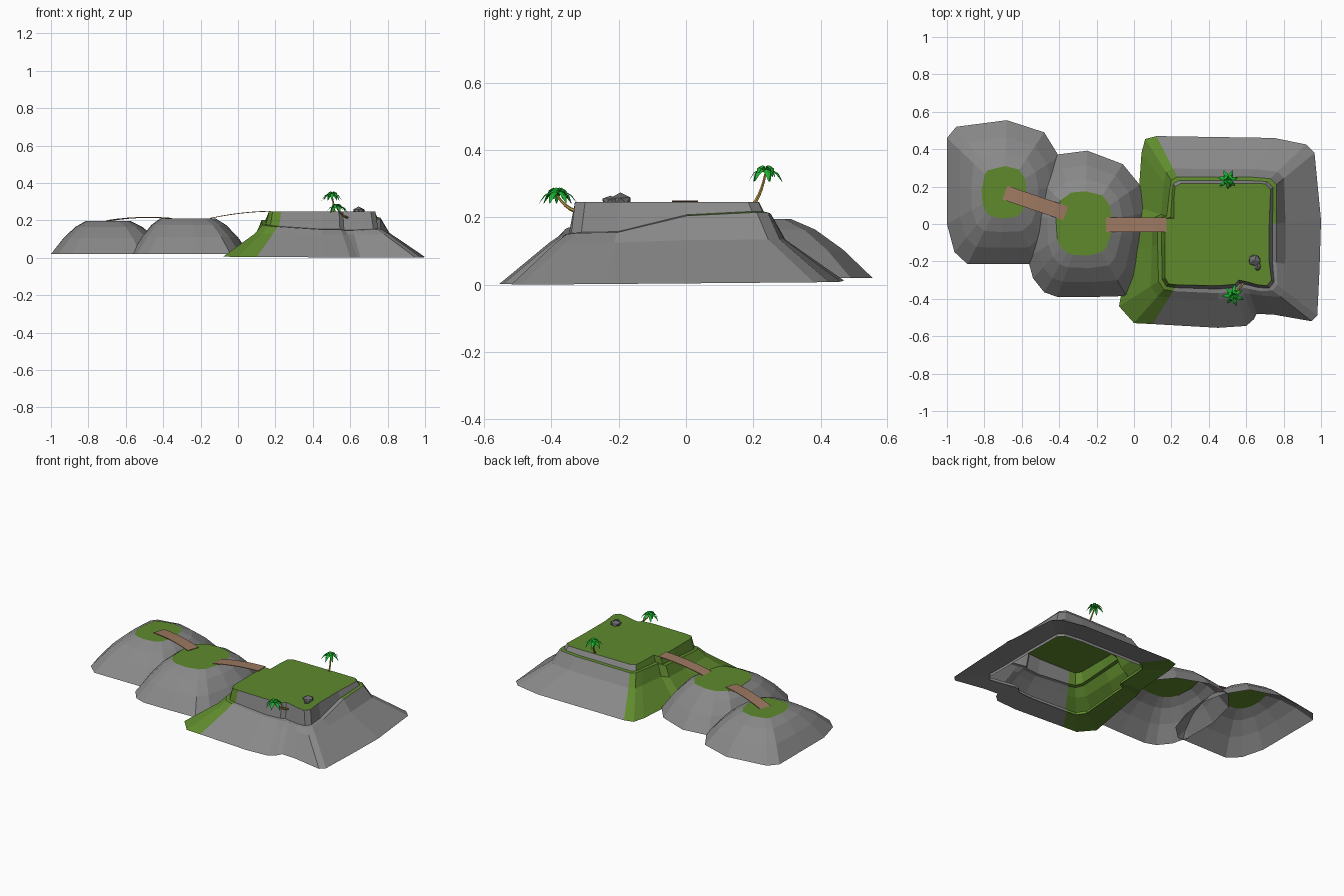
import bpy, math, random
from mathutils import Vector

if "Cube" in bpy.data.objects:
    bpy.data.objects.remove(bpy.data.objects["Cube"])

random.seed(3)


def mat(name, col):
    m = bpy.data.materials.new(name)
    m.diffuse_color = (*col, 1)
    m.use_nodes = True
    m.node_tree.nodes["Principled BSDF"].inputs["Base Color"].default_value = m.diffuse_color
    return m


ROCK = mat("cliff grey", (0.25, 0.25, 0.25))
GRASS = mat("grass green", (0.115, 0.255, 0.027))
WOOD = mat("plank brown", (0.335, 0.19, 0.12))
TRUNK = mat("trunk tan", (0.50, 0.32, 0.06))
LEAF = mat("leaf green", (0.012, 0.46, 0.03))
STONE = mat("stone grey", (0.15, 0.15, 0.155))


def make(name, verts, faces, mats, idx=None):
    me = bpy.data.meshes.new(name)
    me.from_pydata([tuple(v) for v in verts], [], faces)
    for m in mats:
        me.materials.append(m)
    if idx:
        me.polygons.foreach_set("material_index", idx)
    me.update()
    ob = bpy.data.objects.new(name, me)
    bpy.context.collection.objects.link(ob)
    return ob


def loft(name, rings, rule, mats, cap=True):
    """Skin a stack of closed rings; rule(ring, column) gives the colour index."""
    n = len(rings[0])
    verts = [v for r in rings for v in r]
    faces, idx = [], []
    for k in range(len(rings) - 1):
        for i in range(n):
            j = (i + 1) % n
            faces.append((k * n + i, k * n + j, (k + 1) * n + j, (k + 1) * n + i))
            idx.append(rule(k, i))
    if cap:
        faces.append(tuple(range(len(verts) - n, len(verts))))
        idx.append(len(mats) - 1)
    return make(name, verts, faces, mats, idx)


# Small domed islands: base outline blended up to a rounded grass patch
def small_island(name, base, centre, radii, height):
    def top(p):
        d = ((p[0] - centre[0]) / radii[0], (p[1] - centre[1]) / radii[1])
        s = (abs(d[0]) ** 2.8 + abs(d[1]) ** 2.8) ** (-1 / 2.8)
        return centre[0] + d[0] * s * radii[0], centre[1] + d[1] * s * radii[1]
    rings = []
    for t, h in ((0, 0), (0.36, 0.48), (0.7, 0.82), (1, 1)):
        ring = []
        for p in base:
            q = top(p)
            ring.append((p[0] + (q[0] - p[0]) * t, p[1] + (q[1] - p[1]) * t,
                         0.02 + (height - 0.02) * h))
        rings.append(ring)
    loft(name, rings, lambda k, i: 0, [ROCK, GRASS])


small_island("far_island", [
    (-1, 0), (-0.96, -0.15), (-0.89, -0.215), (-0.72, -0.215), (-0.52, -0.215),
    (-0.43, -0.13), (-0.38, 0.02), (-0.36, 0.2), (-0.40, 0.36), (-0.48, 0.49),
    (-0.68, 0.555), (-0.95, 0.52), (-1, 0.46), (-1, 0.2)],
    (-0.695, 0.17), (0.12, 0.14), 0.196)
small_island("middle_island", [
    (-0.57, -0.18), (-0.54, -0.29), (-0.48, -0.365), (-0.41, -0.39), (-0.22, -0.39),
    (-0.04, -0.385), (0.01, -0.3), (0.05, -0.1), (0.065, 0.06), (0.03, 0.21),
    (-0.06, 0.32), (-0.25, 0.392), (-0.42, 0.37), (-0.52, 0.25), (-0.57, 0.05)],
    (-0.268, 0.003), (0.15, 0.172), 0.209)

# Main island: base outline, plateau outline and ledge height per column
BASE = [(-0.08, -0.44), (0, -0.53), (0.10, -0.535), (0.45, -0.555), (0.60, -0.545),
        (0.64, -0.51), (0.655, -0.48), (0.75, -0.485), (0.95, -0.52), (0.98, -0.49),
        (0.992, -0.24), (1, 0.02), (0.965, 0.38), (0.92, 0.425), (0.75, 0.46),
        (0.12, 0.47), (0.06, 0.455), (0.04, 0.38), (0.02, 0.09), (0, 0.03), (-0.03, -0.15)]
TOP = [(0.165, -0.285), (0.185, -0.32), (0.23, -0.325), (0.45, -0.33), (0.54, -0.322),
       (0.56, -0.3), (0.60, -0.308), (0.66, -0.325), (0.71, -0.33), (0.735, -0.3),
       (0.723, -0.2), (0.723, 0), (0.73, 0.185), (0.70, 0.215), (0.60, 0.217),
       (0.25, 0.217), (0.22, 0.2), (0.215, 0.15), (0.213, 0.03), (0.165, 0.03), (0.165, -0.1)]
LEDGE = [0.175, 0.17, 0.165, 0.15, 0.15, 0.145, 0.145, 0.148, 0.15, 0.153, 0.155,
         0.205, 0.215, 0.215, 0.212, 0.21, 0.21, 0.21, 0.205, 0.2, 0.19]
lip0, flange, base, mid, lip, inner, top = [], [], [], [], [], [], []
for b, t, z in zip(BASE, TOP, LEDGE):
    b, t = Vector(b), Vector(t)
    out = (b - t).normalized()
    bz = max(0, 0.009 + 0.008 * b.y - 0.005 * b.x)
    f = b.lerp(t, 0.68)                       # underside flange with a small lip
    lip0.append((f.x, f.y, bz + 0.006))
    flange.append((f.x, f.y, bz + 0.024))
    base.append((b.x, b.y, bz))
    o = t + out * 0.04
    m = o.lerp(b, 0.2)
    mid.append((m.x, m.y, 0.12 + (z - 0.12) * 0.15))
    lip.append((o.x, o.y, z))
    i = t + out * 0.018
    inner.append((i.x, i.y, z + 0.003))
    top.append((t.x, t.y, 0.246))


def main_rule(k, i):
    if i < 2 or i >= 15:                      # grassy left flank
        return 0 if (k == 5 and i == 15) else 1
    return 1 if (k == 4 and i >= 11) else 0   # grassy back ledge


loft("main_island", [lip0, flange, base, mid, lip, inner, top], main_rule, [ROCK, GRASS])


# Gently arched plank bridges
def bridge(name, a, b, arch, width=0.078, n=6):
    a, b = Vector(a), Vector(b)
    d = (b - a).normalized()
    side = Vector((-d.y, d.x, 0)).normalized() * width / 2
    rings = []
    for k in range(n + 1):
        u = k / n
        p = a.lerp(b, u) + Vector((0, 0, arch * 4 * u * (1 - u)))
        dz = Vector((0, 0, 0.004))
        rings.append([p - side, p + side, p + side + dz, p - side + dz])
    # ring order reversed so the faces point outwards
    loft(name, [r[::-1] for r in rings], lambda k, i: 0, [WOOD])


bridge("far_bridge", (-0.69, 0.168, 0.197), (-0.365, 0.057, 0.209), 0.01)
bridge("near_bridge", (-0.15, -0.003, 0.209), (0.175, -0.003, 0.247), 0.008)


# Palms: bent tapering trunk and drooping folded fronds
def palm(name, p0, p1, p2, spin):
    p0, p1, p2 = map(Vector, (p0, p1, p2))
    rings = []
    for k in range(6):
        u = k / 5
        c = p0 * (1 - u) ** 2 + p1 * 2 * u * (1 - u) + p2 * u * u
        d = ((p1 - p0) * (1 - u) + (p2 - p1) * u).normalized()
        s = d.cross(Vector((0, 1, 0.2))).normalized()
        w = d.cross(s)
        r = 0.0065 - 0.003 * u
        rings.append([c + (s * math.cos(a) + w * math.sin(a)) * r
                      for a in (math.tau * i / 6 for i in range(6))])
    loft(name + "_trunk", rings, lambda k, i: 0, [TRUNK])
    verts, faces = [], []
    # (count, reach, rise) for the outer drooping and inner upright tiers
    for count, reach, lift in ((7, 0.058, 0.026), (4, 0.036, 0.045)):
        for f in range(count):
            a = spin + math.tau * (f + 0.4 * (count == 4)) / count
            L = reach * random.uniform(0.85, 1.08)
            d = Vector((math.cos(a), math.sin(a), 0))
            s = Vector((-d.y, d.x, 0))
            st = len(verts)
            for u, w in ((0, 0.003), (0.35, 0.0105), (0.7, 0.009), (1, 0.001)):
                drop = lift * 2.2 * u - (lift * 1.5 + 0.045) * u * u
                c = p2 + d * L * u + Vector((0, 0, drop + 0.004))
                dn = Vector((0, 0, -w * 0.35))
                verts += [c + s * w + dn, c, c - s * w + dn]
            for k in range(3):
                for j in range(2):
                    q = st + k * 3 + j
                    faces.append((q, q + 1, q + 4, q + 3))
    make(name + "_fronds", verts, faces, [LEAF])


palm("back_palm", (0.515, 0.198, 0.235), (0.515, 0.225, 0.27), (0.503, 0.236, 0.33), 0.2)
palm("front_palm", (0.585, -0.315, 0.215), (0.555, -0.355, 0.222), (0.53, -0.382, 0.264), 0.5)

# Boulder on the plateau: squashed, jittered ball with a smaller companion
for name, loc, size in (("boulder", (0.645, -0.195, 0.247), (0.036, 0.032, 0.025)),
                        ("small_boulder", (0.66, -0.225, 0.247), (0.02, 0.024, 0.018))):
    bpy.ops.mesh.primitive_ico_sphere_add(subdivisions=1, radius=1, location=loc)
    ob = bpy.context.object
    ob.name = name
    for v in ob.data.vertices:
        v.co *= random.uniform(0.9, 1.12)
        v.co.z = max(v.co.z, -0.2)
        v.co = Vector((v.co.x * size[0], v.co.y * size[1], v.co.z * size[2]))
    ob.data.materials.append(STONE)
